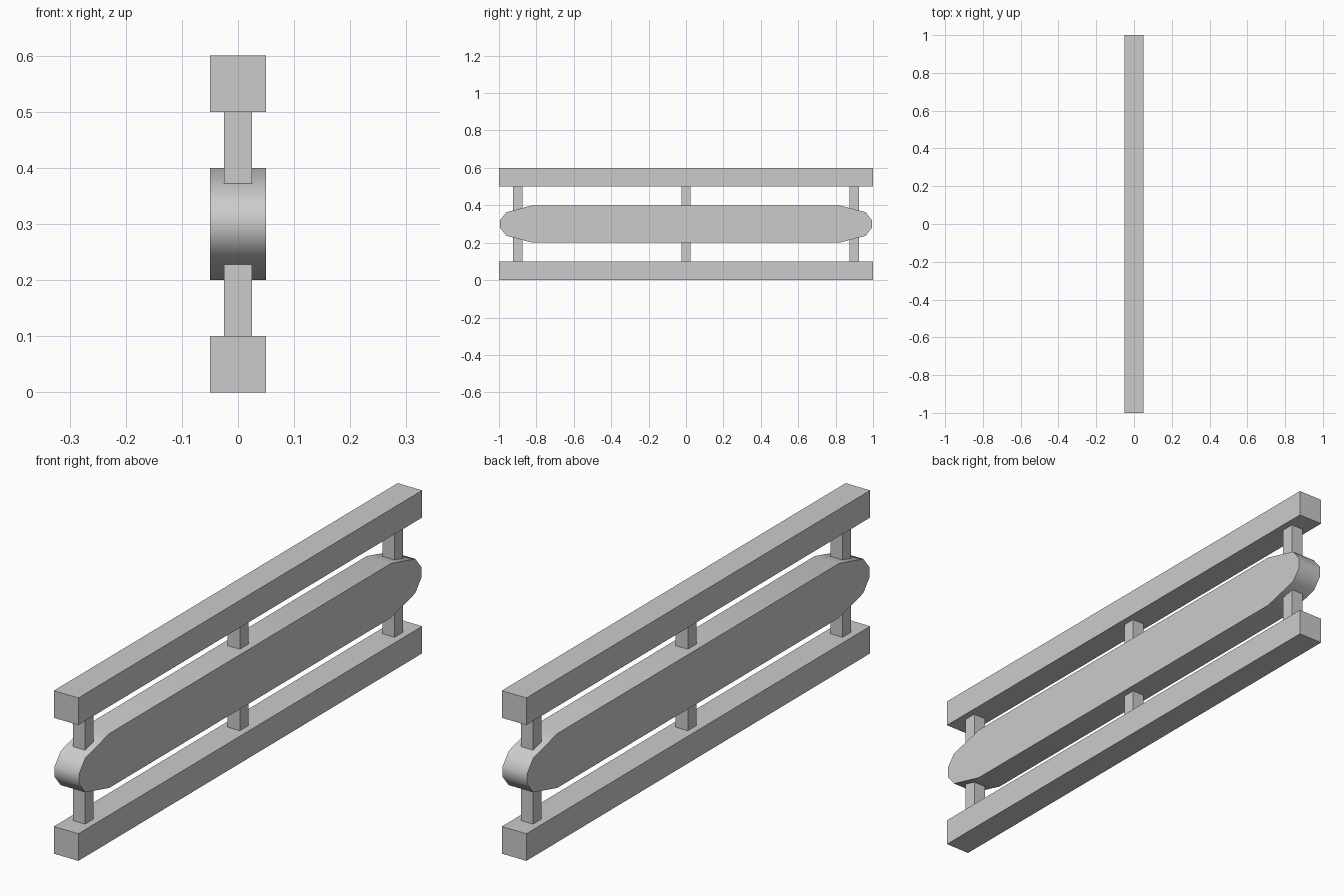
import bpy, bmesh, math

if "Cube" in bpy.data.objects:
    bpy.data.objects.remove(bpy.data.objects["Cube"])


def box(name, loc, size):
    bpy.ops.mesh.primitive_cube_add(size=1, location=loc)
    ob = bpy.context.object
    ob.name = name
    ob.scale = size
    bpy.ops.object.transform_apply(location=False, rotation=False, scale=True)
    return ob


# Top and bottom rails
for name, z in (("bottom_rail", 0.05), ("top_rail", 0.55)):
    box(name, (0, 0, z), (0.1, 2, 0.1))

# Square posts running through the panel
for name, y in (("front_post", -0.9), ("middle_post", 0), ("back_post", 0.9)):
    box(name, (0, y, 0.3), (0.05, 0.05, 0.4))

# Centre panel: quarter profile mirrored in y and z, then extruded across x
quarter = [(0.995, 0.02), (0.96, 0.063), (0.82, 0.1)]
half = quarter + [(-y, z) for y, z in reversed(quarter)]
outline = half + [(y, -z) for y, z in reversed(half)]

bm = bmesh.new()
face = bm.faces.new([bm.verts.new((-0.05, y, z)) for y, z in outline])
res = bmesh.ops.extrude_face_region(bm, geom=[face])
moved = [v for v in res["geom"] if isinstance(v, bmesh.types.BMVert)]
bmesh.ops.translate(bm, verts=moved, vec=(0.1, 0, 0))
bmesh.ops.recalc_face_normals(bm, faces=bm.faces)
mesh = bpy.data.meshes.new("centre_panel")
bm.to_mesh(mesh)
bm.free()
panel = bpy.data.objects.new("centre_panel", mesh)
panel.location.z = 0.3
bpy.context.collection.objects.link(panel)

# Smooth the rounded ends, keep the panel edges sharp
bpy.ops.object.select_all(action='DESELECT')
panel.select_set(True)
bpy.context.view_layer.objects.active = panel
bpy.ops.object.shade_smooth_by_angle(angle=math.radians(60))
